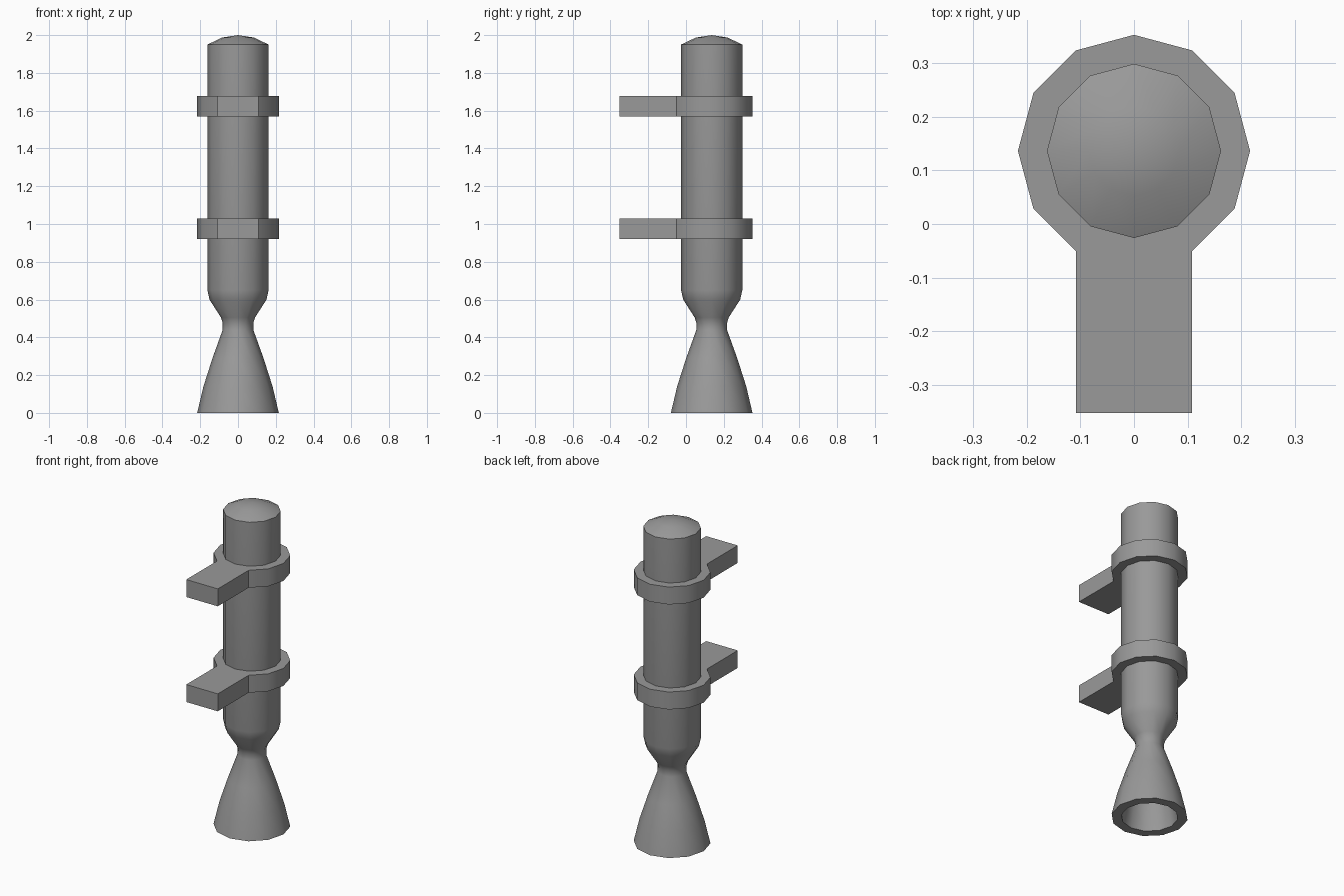
import bpy, bmesh, math

if "Cube" in bpy.data.objects:
    bpy.data.objects.remove(bpy.data.objects["Cube"])

CY = 0.136      # y of the long axis
SIDES = 12

grey = bpy.data.materials.new("plain grey")
grey.diffuse_color = (0.32, 0.32, 0.32, 1)
grey.use_nodes = True
grey.node_tree.nodes["Principled BSDF"].inputs["Base Color"].default_value = grey.diffuse_color


def finish(bm, name):
    bmesh.ops.recalc_face_normals(bm, faces=bm.faces)
    mesh = bpy.data.meshes.new(name)
    bm.to_mesh(mesh)
    bm.free()
    mesh.materials.append(grey)
    ob = bpy.data.objects.new(name, mesh)
    bpy.context.collection.objects.link(ob)
    bpy.ops.object.select_all(action='DESELECT')
    ob.select_set(True)
    bpy.context.view_layer.objects.active = ob
    bpy.ops.object.shade_smooth_by_angle(angle=math.radians(35))
    return ob


def ring_point(r, i):
    a = 2 * math.pi * i / SIDES
    return r * math.cos(a), CY + r * math.sin(a)


def lathe(name, profile):
    """Turn (radius, z) points around the axis, closing both ends."""
    bm = bmesh.new()
    loops = []
    for r, z in profile:
        if r == 0:
            loops.append([bm.verts.new((0, CY, z))] * SIDES)
        else:
            loops.append([bm.verts.new((*ring_point(r, i), z)) for i in range(SIDES)])
    for a, b in zip(loops, loops[1:]):
        for i in range(SIDES):
            j = (i + 1) % SIDES
            quad = list(dict.fromkeys((a[i], a[j], b[j], b[i])))
            bm.faces.new(quad)
    return finish(bm, name)


# Thruster body: domed top, straight tank, throat, flared hollow nozzle
lathe("thruster_body", [
    (0, 2.0), (0.084, 1.987), (0.162, 1.95),
    (0.162, 0.65), (0.151, 0.60), (0.09, 0.505), (0.081, 0.475), (0.081, 0.44),
    (0.135, 0.29), (0.183, 0.14), (0.216, 0),
    (0.16, 0), (0.135, 0.14), (0.095, 0.29), (0.04, 0.44), (0, 0.44)])


# Mounting brackets: collar with an arm reaching to the front
def bracket(name, z0, z1):
    outline = [(0.108, -0.352)]
    outline += [ring_point(0.216, i) for i in range(-2, 9)]
    outline += [(-0.108, -0.352)]
    bm = bmesh.new()
    face = bm.faces.new([bm.verts.new((x, y, z0)) for x, y in outline])
    top = bmesh.ops.extrude_face_region(bm, geom=[face])["geom"]
    bmesh.ops.translate(bm, vec=(0, 0, z1 - z0),
                        verts=[g for g in top if isinstance(g, bmesh.types.BMVert)])
    finish(bm, name)


bracket("lower_bracket", 0.92, 1.028)
bracket("upper_bracket", 1.57, 1.678)
